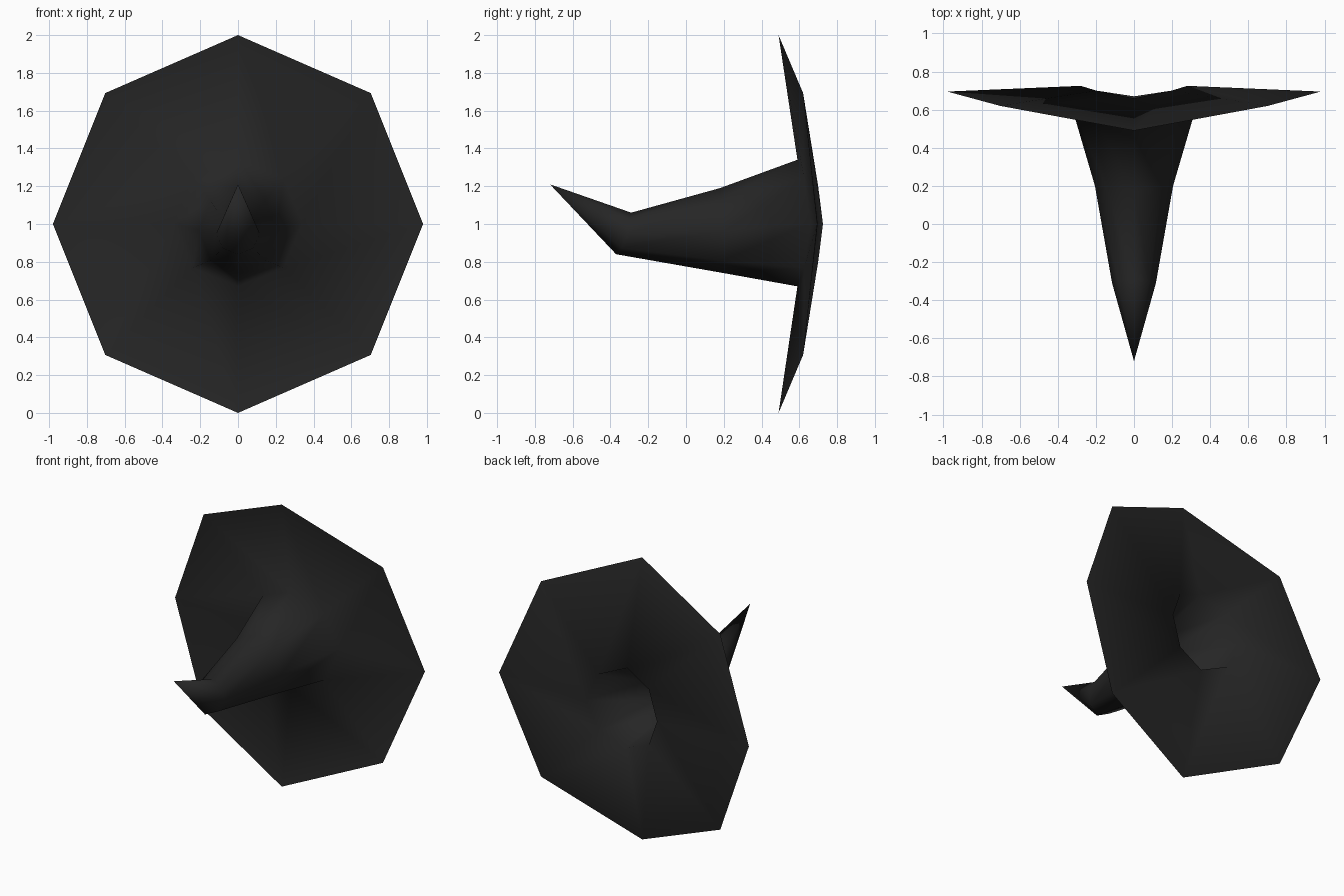
import bpy, bmesh, math

if "Cube" in bpy.data.objects:
    bpy.data.objects.remove(bpy.data.objects["Cube"])

# One dark cloth colour
cloth = bpy.data.materials.new("black cloth")
cloth.diffuse_color = (0.019, 0.019, 0.019, 1)
cloth.use_nodes = True
cloth.node_tree.nodes["Principled BSDF"].inputs["Base Color"].default_value = cloth.diffuse_color

bm = bmesh.new()


def ring(rx, rz, cz, y_top, y_diag, y_side, y_bottom):
    """Eight-sided loop around the y axis whose depth varies around it."""
    ys = [y_top, y_diag[0], y_side, y_diag[1], y_bottom]
    verts = []
    for i in range(8):
        a = i * math.pi / 4
        y = ys[i if i <= 4 else 8 - i]
        verts.append(bm.verts.new((rx * math.sin(a), y, cz + rz * math.cos(a))))
    return verts


def bridge(a, b):
    for i in range(8):
        j = (i + 1) % 8
        bm.faces.new((a[i], a[j], b[j], b[i]))


def close(loop, tip):
    v = bm.verts.new(tip)
    for i in range(8):
        bm.faces.new((loop[i], loop[(i + 1) % 8], v))


# Saddle-bent brim edge, shared by front and back sheets
rim = ring(0.98, 1.0, 1.0, 0.49, (0.62, 0.62), 0.695, 0.49)
for i in (1, 3, 5, 7):
    v = rim[i]
    v.co.x = math.copysign(0.703, v.co.x)
    v.co.z = 1 + math.copysign(0.693, v.co.z - 1)

# Outside: brim front, then crown with bent tip
outer = [rim,
         ring(0.34, 0.335, 1.005, 0.59, (0.625, 0.625), 0.66, 0.59),
         ring(0.205, 0.225, 0.965, 0.18, (0.19, 0.19), 0.20, 0.20),
         ring(0.115, 0.11, 0.95, -0.29, (-0.30, -0.34), -0.31, -0.37)]
for a, b in zip(outer, outer[1:]):
    bridge(a, b)
close(outer[-1], (0, -0.72, 1.21))

# Inside: brim back, then hollow crown lining
inner = [rim,
         ring(0.28, 0.28, 1.0, 0.66, (0.70, 0.70), 0.725, 0.67),
         ring(0.165, 0.18, 0.965, 0.19, (0.19, 0.19), 0.20, 0.20),
         ring(0.07, 0.07, 0.95, -0.27, (-0.28, -0.30), -0.29, -0.32)]
for a, b in zip(inner, inner[1:]):
    bridge(a, b)
close(inner[-1], (0, -0.55, 1.09))

bmesh.ops.recalc_face_normals(bm, faces=bm.faces)
mesh = bpy.data.meshes.new("pointed_hat")
bm.to_mesh(mesh)
bm.free()
mesh.materials.append(cloth)
hat = bpy.data.objects.new("pointed_hat", mesh)
bpy.context.collection.objects.link(hat)

# Soft shading with only the thin brim edge kept sharp
bpy.context.view_layer.objects.active = hat
hat.select_set(True)
bpy.ops.object.shade_smooth_by_angle(angle=math.radians(110))
